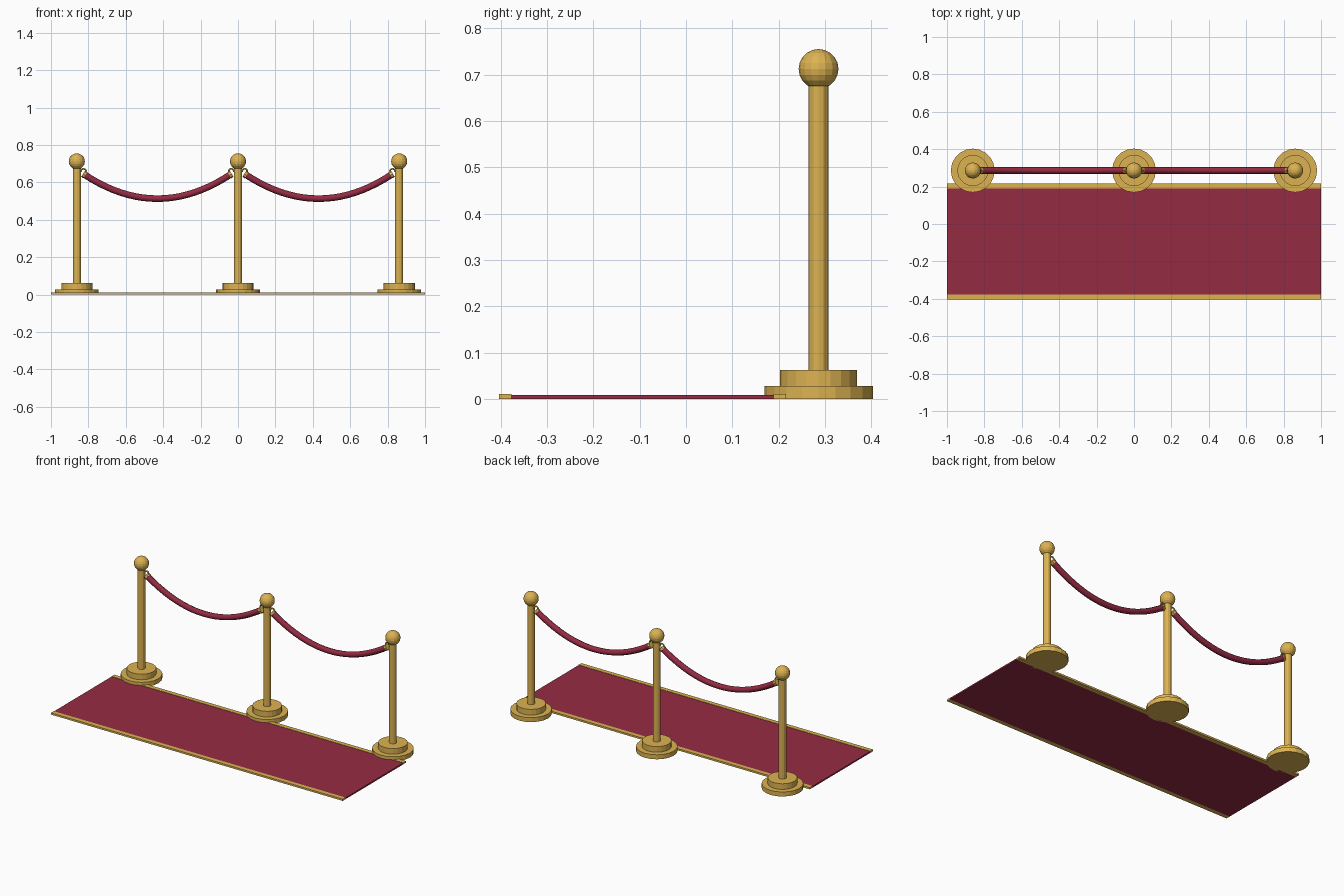
import bpy, bmesh, math
from mathutils import Vector

if "Cube" in bpy.data.objects:
    bpy.data.objects.remove(bpy.data.objects["Cube"])


def material(name, color):
    m = bpy.data.materials.new(name)
    m.diffuse_color = color
    m.use_nodes = True
    m.node_tree.nodes["Principled BSDF"].inputs["Base Color"].default_value = m.diffuse_color
    return m


GOLD = material("gold", (0.72, 0.45, 0.085, 1))
RED = material("red_velvet", (0.30, 0.024, 0.055, 1))
POST_Y = 0.286
POSTS = (("left", -0.862), ("middle", 0.0), ("right", 0.862))


def finish(obj, name, mat):
    obj.name = name
    obj.data.name = name
    obj.data.materials.clear()
    obj.data.materials.append(mat)
    return obj


def box(name, x0, x1, y0, y1, z0, z1, mat):
    bpy.ops.mesh.primitive_cube_add(size=1)
    o = bpy.context.object
    for v in o.data.vertices:
        v.co = (x0 + (v.co.x + 0.5) * (x1 - x0),
                y0 + (v.co.y + 0.5) * (y1 - y0),
                z0 + (v.co.z + 0.5) * (z1 - z0))
    return finish(o, name, mat)


def cylinder(name, x, radius, z0, z1, sides):
    bpy.ops.mesh.primitive_cylinder_add(
        vertices=sides, radius=radius, depth=z1 - z0,
        location=(x, POST_Y, (z0 + z1) / 2))
    return finish(bpy.context.object, name, GOLD)


def tube(name, points, radius, mat, smooth=False):
    cu = bpy.data.curves.new(name, 'CURVE')
    cu.dimensions = '3D'
    cu.bevel_depth = radius
    cu.bevel_resolution = 2
    cu.use_fill_caps = True
    sp = cu.splines.new('POLY')
    sp.points.add(len(points) - 1)
    for p, co in zip(sp.points, points):
        p.co = (*co, 1)
    o = bpy.data.objects.new(name, cu)
    bpy.context.collection.objects.link(o)
    bpy.ops.object.select_all(action='DESELECT')
    o.select_set(True)
    bpy.context.view_layer.objects.active = o
    bpy.ops.object.convert(target='MESH')
    o = bpy.context.object
    for f in o.data.polygons:
        f.use_smooth = False
    if smooth:
        bpy.ops.object.shade_smooth_by_angle(angle=math.radians(50))
    return finish(o, name, mat)


# Carpet runner with gold borders
box("carpet", -1, 1, -0.377, 0.190, 0, 0.009, RED)
box("carpet_border_front", -1, 1, -0.403, -0.376, 0, 0.011, GOLD)
box("carpet_border_back", -1, 1, 0.189, 0.216, 0, 0.011, GOLD)

# Posts: stepped base, pole and ball
for side, x in POSTS:
    cylinder(side + "_base_lower", x, 0.117, 0, 0.028, 20)
    cylinder(side + "_base_upper", x, 0.083, 0.028, 0.063, 20)
    cylinder(side + "_pole", x, 0.0215, 0.063, 0.685, 12)
    bpy.ops.mesh.primitive_uv_sphere_add(
        segments=16, ring_count=10, radius=0.043, location=(x, POST_Y, 0.712))
    finish(bpy.context.object, side + "_ball", GOLD)

# Ropes sagging between posts, with end caps and hooks
HALF, SAG, LOW = 0.392, 0.130, 0.513
for side, cx in (("left", -0.431), ("right", 0.431)):
    path = []
    for i in range(21):
        t = -1 + 2 * i / 20
        path.append(Vector((cx + t * HALF, POST_Y, LOW + SAG * t * t)))
    tube(side + "_rope", path, 0.0175, RED, smooth=True)
    for end, pts, s in (("outer" if cx < 0 else "inner", path[:2], 1),
                        ("inner" if cx < 0 else "outer", path[:-3:-1], -1)):
        d = (pts[1] - pts[0]).normalized()
        tube(f"{side}_rope_cap_{end}", [pts[0] - d * 0.006, pts[0] + d * 0.009],
             0.0195, GOLD)
        post_x = cx - s * 0.431
        hook = [(post_x + s * 0.012, POST_Y, 0.660)]
        for k in range(7):
            a = math.pi * (1 - k / 6 * 1.15)
            hook.append((post_x + s * (0.036 + 0.013 * math.cos(a)), POST_Y,
                         0.660 + 0.013 * math.sin(a)))
        hook.append(tuple(pts[0]))
        tube(f"{side}_rope_hook_{end}", hook, 0.0045, GOLD)
